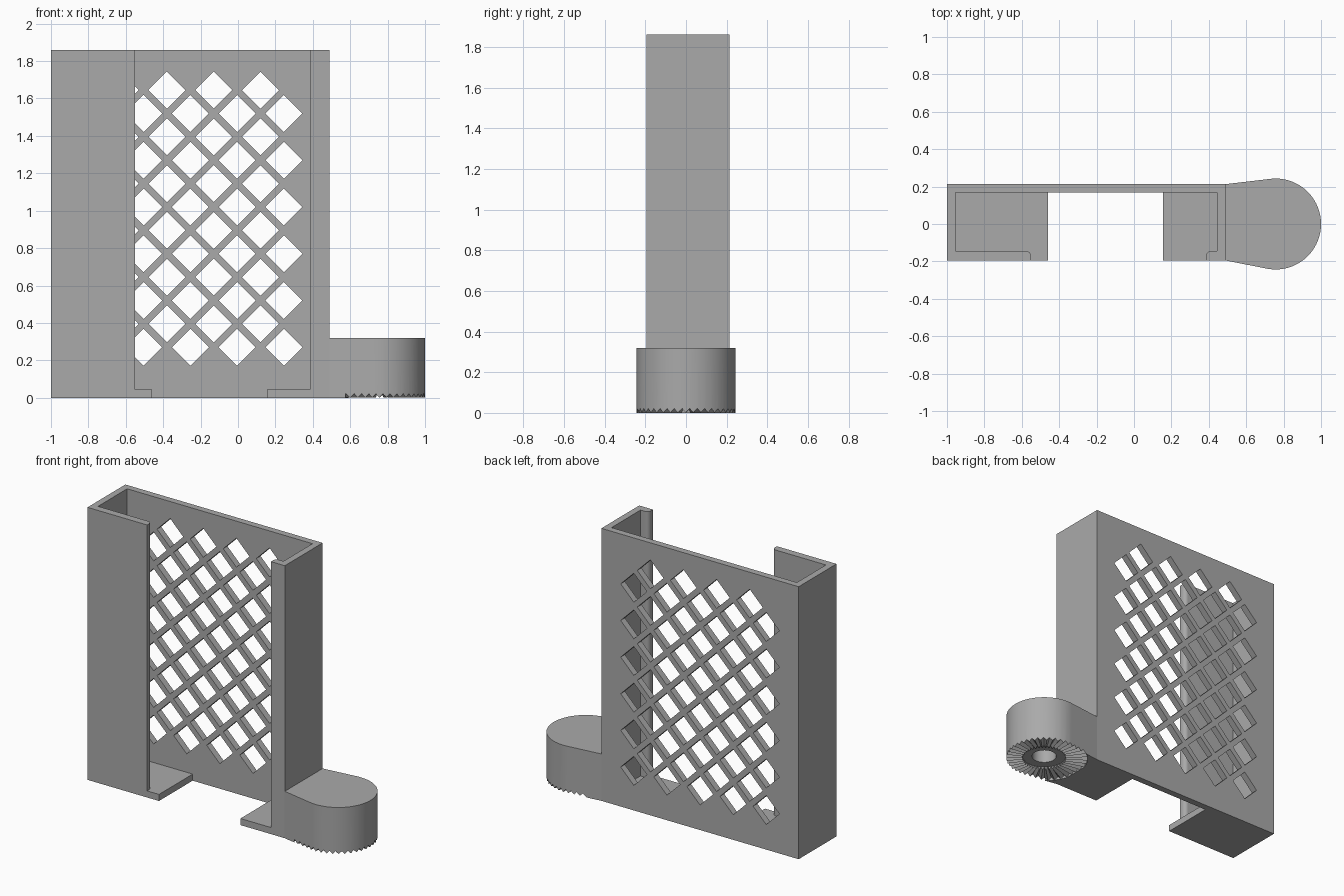
import bpy, bmesh
from math import sin, cos, pi, radians

cube = bpy.data.objects.get("Cube")
if cube:
    bpy.data.objects.remove(cube, do_unlink=True)

grey = bpy.data.materials.new("plain_grey")
grey.use_nodes = True
GREY = (0.4, 0.4, 0.4, 1)
grey.diffuse_color = GREY
grey.node_tree.nodes["Principled BSDF"].inputs["Base Color"].default_value = GREY


def finish(name, bm):
    bmesh.ops.recalc_face_normals(bm, faces=bm.faces[:])
    mesh = bpy.data.meshes.new(name)
    bm.to_mesh(mesh)
    bm.free()
    mesh.materials.append(grey)
    ob = bpy.data.objects.new(name, mesh)
    bpy.context.collection.objects.link(ob)
    return ob


def prism(bm, points, offset):
    """Extrude a closed outline of 3D points along an offset."""
    face = bm.faces.new([bm.verts.new(p) for p in points])
    new = bmesh.ops.extrude_face_region(bm, geom=[face])["geom"]
    verts = [v for v in new if isinstance(v, bmesh.types.BMVert)]
    bmesh.ops.translate(bm, verts=verts, vec=offset)


def upright(name, outline, z0, z1):
    bm = bmesh.new()
    prism(bm, [(x, y, z0) for x, y in outline], (0, 0, z1 - z0))
    return finish(name, bm)


def arc(cx, cy, r, a0, a1, n):
    return [(cx + r * cos(radians(a0 + (a1 - a0) * i / n)),
             cy + r * sin(radians(a0 + (a1 - a0) * i / n))) for i in range(n + 1)]


def cut(target, cutter):
    cutter.hide_render = True
    mod = target.modifiers.new("cut", 'BOOLEAN')
    mod.operation = 'DIFFERENCE'
    mod.solver = 'EXACT'
    mod.object = cutter
    select(target)
    bpy.ops.object.modifier_apply(modifier=mod.name)
    bpy.data.objects.remove(cutter, do_unlink=True)


def select(ob):
    bpy.ops.object.select_all(action='DESELECT')
    ob.select_set(True)
    bpy.context.view_layer.objects.active = ob


# Main dimensions
LEFT, RIGHT, FRONT, BACK, TOP = -1.0, 0.49, -0.195, 0.213, 1.86
WALL = 0.045
LIP_L, LIP_R, ROUND = -0.55, 0.385, 0.027
inner_front = FRONT + 0.05
inner_back = BACK - WALL

# Open-fronted channel with rounded lip edges
outline = [(LEFT, BACK), (LEFT, FRONT), (LIP_L, FRONT)]
outline += arc(LIP_L - ROUND, inner_front - ROUND, ROUND, 0, 90, 8)
outline += [(LEFT + WALL, inner_front), (LEFT + WALL, inner_back),
            (RIGHT - WALL, inner_back), (RIGHT - WALL, inner_front)]
outline += arc(LIP_R + ROUND, inner_front - ROUND, ROUND, 90, 180, 8)
outline += [(LIP_R, FRONT), (RIGHT, FRONT), (RIGHT, BACK)]
channel = upright("channel_body", outline, 0, TOP)

# Diamond lattice through the back panel: two staggered grids
PITCH, HALF = 0.25, 0.099
bm = bmesh.new()
for columns, x0, z0 in ((5, -0.755, 0.27), (4, -0.63, 0.395)):
    for i in range(columns):
        for k in range(6):
            x, z = x0 + i * PITCH, z0 + k * PITCH
            prism(bm, [(x - HALF, 0.1, z), (x, 0.1, z - HALF),
                       (x + HALF, 0.1, z), (x, 0.1, z + HALF)], (0, 0.2, 0))
cut(channel, finish("lattice_cutter", bm))

# Two floor shelves with an open gap between them
for name, x0, x1 in (("floor_shelf_right", LEFT + 0.01, -0.46),
                     ("floor_shelf_left", 0.155, RIGHT - 0.01)):
    upright(name, [(x0, FRONT), (x1, FRONT), (x1, inner_back + 0.005),
                   (x0, inner_back + 0.005)], 0, WALL)

# Rounded mounting boss with a tapered neck
CX, R = 0.757, 0.243
neck = RIGHT - 0.001
boss = upright("mounting_boss",
               [(neck, FRONT)] + arc(CX, 0, R, -100.7, 97.4, 64) + [(neck, BACK)],
               0, 0.32)

# Radial teeth under the boss: a ring cutter with a zigzag top
TEETH, DEPTH = 40, 0.022
bm = bmesh.new()
rings = []
for i in range(TEETH * 2):
    a = pi * i / TEETH
    z = DEPTH if i % 2 else 0.0005
    rings.append([bm.verts.new((CX + r * cos(a), r * sin(a), h))
                  for r, h in ((0.135, -0.03), (0.28, -0.03), (0.28, z), (0.135, z))])
for i, ring in enumerate(rings):
    nxt = rings[(i + 1) % len(rings)]
    for j in range(4):
        k = (j + 1) % 4
        bm.faces.new((ring[j], ring[k], nxt[k], nxt[j]))
cut(boss, finish("teeth_cutter", bm))

# Recessed seat and blind bore in the middle of the teeth
for name, r, depth in (("seat_cutter", 0.14, 0.02), ("bore_cutter", 0.078, 0.26)):
    cut(boss, upright(name, arc(CX, 0, r, 0, 352.5, 47), -0.04, depth))

for ob in (channel, boss):
    select(ob)
    bpy.ops.object.shade_smooth_by_angle(angle=radians(25))
